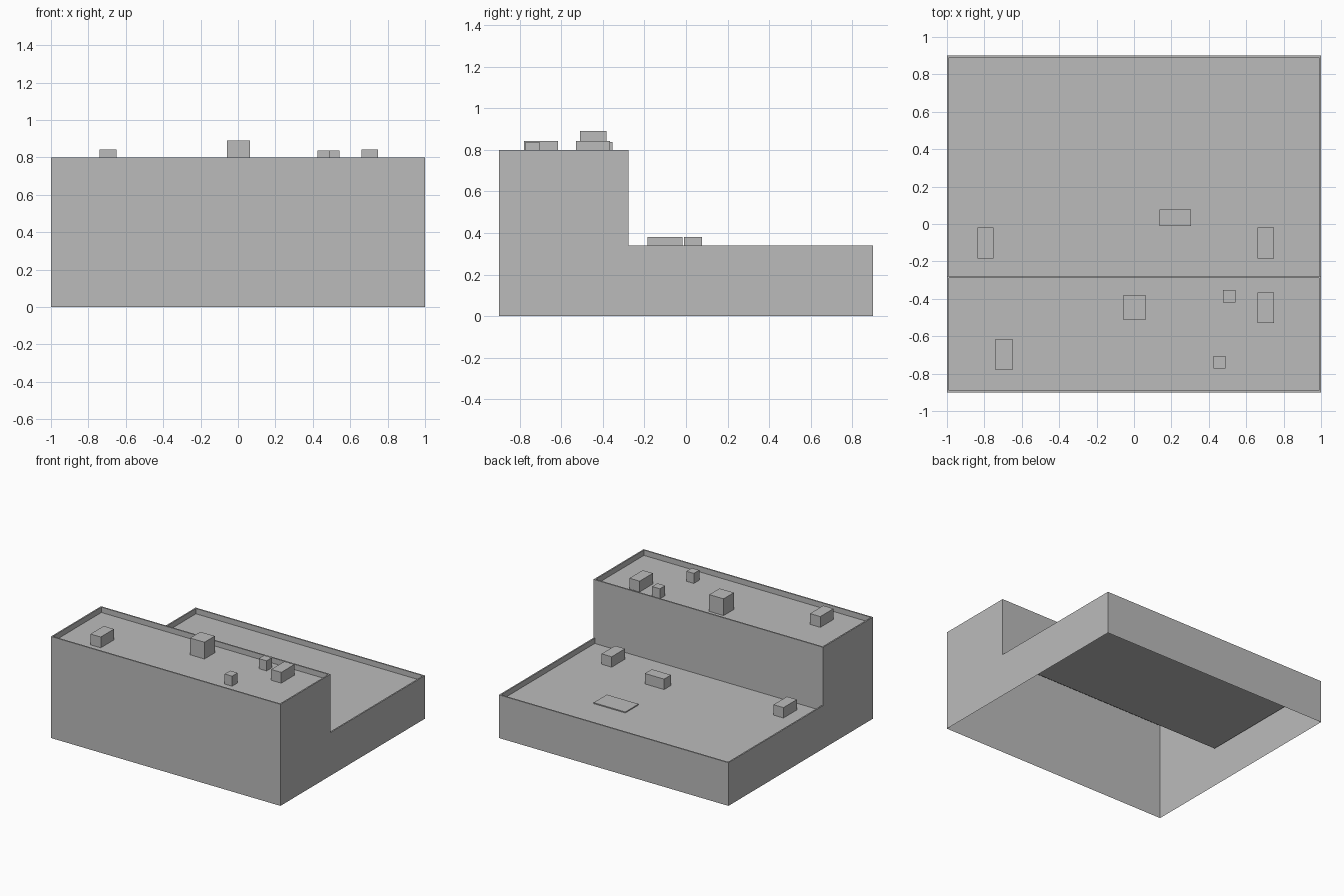
import bpy
import bmesh

if "Cube" in bpy.data.objects:
    bpy.data.objects.remove(bpy.data.objects["Cube"], do_unlink=True)

GREY = (0.5, 0.5, 0.5, 1.0)
STEP_Y, TOP_Z, LOW_Z = -0.277, 0.8, 0.34
RIM, DROP = 0.011, 0.042

grey = bpy.data.materials.new("plain grey")
grey.use_nodes = True
grey.diffuse_color = GREY
grey.node_tree.nodes["Principled BSDF"].inputs["Base Color"].default_value = GREY


def add_object(name, bm):
    mesh = bpy.data.meshes.new(name)
    bm.to_mesh(mesh)
    bm.free()
    mesh.materials.append(grey)
    obj = bpy.data.objects.new(name, mesh)
    bpy.context.collection.objects.link(obj)
    return obj


def add_box(name, x0, x1, y0, y1, z0, z1):
    bm = bmesh.new()
    bmesh.ops.create_cube(bm, size=1)
    for v in bm.verts:
        v.co = (x1 if v.co.x > 0 else x0,
                y1 if v.co.y > 0 else y0,
                z1 if v.co.z > 0 else z0)
    return add_object(name, bm)


# Stepped building shell, open underneath
bm = bmesh.new()
profile = [(-0.9, 0), (0.9, 0), (0.9, LOW_Z), (STEP_Y, LOW_Z),
           (STEP_Y, TOP_Z), (-0.9, TOP_Z)]
side = bm.faces.new([bm.verts.new((-1, y, z)) for y, z in profile])
swept = bmesh.ops.extrude_face_region(bm, geom=[side])["geom"]
bmesh.ops.translate(bm, vec=(2, 0, 0),
                    verts=[g for g in swept if isinstance(g, bmesh.types.BMVert)])
bmesh.ops.recalc_face_normals(bm, faces=bm.faces)
floor = [f for f in bm.faces if f.normal.z < -0.9]
bmesh.ops.delete(bm, geom=floor, context="FACES_ONLY")

# Two roofs sunk behind thin parapets; the lower one meets the step wall
roofs = [f for f in bm.faces if f.normal.z > 0.9]
for roof in roofs:
    lower = roof.calc_center_median().z < 0.5
    bmesh.ops.inset_region(bm, faces=[roof], thickness=RIM, use_even_offset=True)
    if lower:
        for v in roof.verts:
            if v.co.y < 0:
                v.co.y = STEP_Y
    sunk = bmesh.ops.extrude_face_region(bm, geom=[roof])["geom"]
    bmesh.ops.translate(bm, vec=(0, 0, -DROP),
                        verts=[g for g in sunk if isinstance(g, bmesh.types.BMVert)])
    if roof.is_valid:
        bmesh.ops.delete(bm, geom=[roof], context="FACES_ONLY")
slivers = [f for f in bm.faces if f.calc_area() < 1e-7]
bmesh.ops.delete(bm, geom=slivers, context="FACES_ONLY")
add_object("building_shell", bm)

# Rooftop units: name, x range, y range, top height
upper_units = [
    ("upper_vent_right", -0.74, -0.65, -0.78, -0.615, 0.843),
    ("stair_block", -0.06, 0.065, -0.51, -0.382, 0.89),
    ("upper_vent_left", 0.66, 0.748, -0.53, -0.365, 0.843),
    ("small_chimney_back", 0.475, 0.543, -0.42, -0.353, 0.837),
    ("small_chimney_front", 0.425, 0.49, -0.773, -0.705, 0.837),
]
lower_units = [
    ("lower_vent_right", -0.837, -0.75, -0.185, -0.018, 0.38),
    ("lower_vent_left", 0.66, 0.748, -0.185, -0.018, 0.38),
    ("lower_vent_middle", 0.137, 0.305, -0.01, 0.077, 0.38),
    ("roof_hatch", 0.137, 0.413, 0.395, 0.56, 0.306),
]
for units, deck in ((upper_units, TOP_Z - DROP), (lower_units, LOW_Z - DROP)):
    for name, x0, x1, y0, y1, top in units:
        add_box(name, x0, x1, y0, y1, deck, top)
